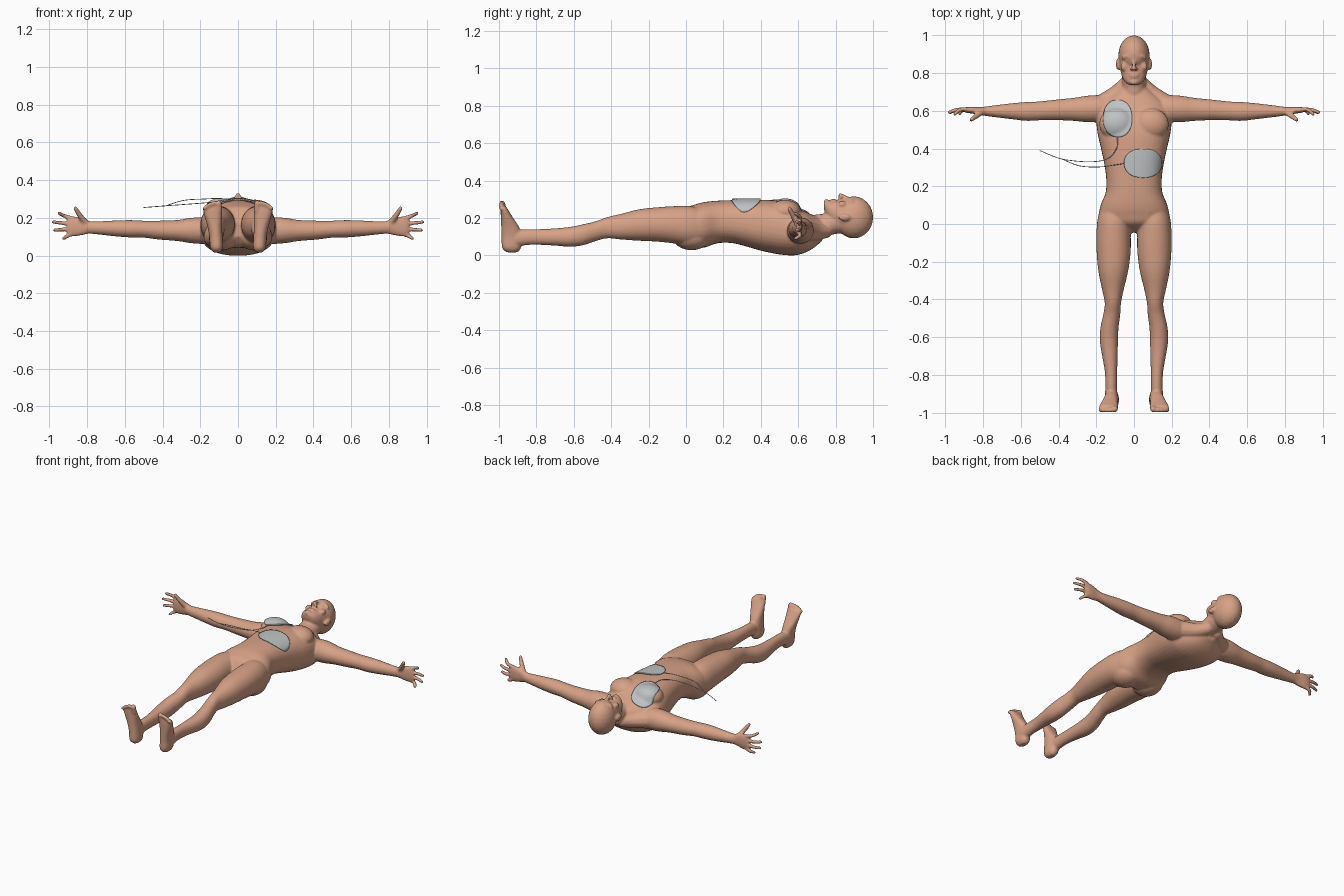
import bpy, bmesh, math
from mathutils import Vector, Matrix
from mathutils.bvhtree import BVHTree

if "Cube" in bpy.data.objects:
    bpy.data.objects.remove(bpy.data.objects["Cube"])


def material(name, rgb):
    m = bpy.data.materials.new(name)
    m.diffuse_color = (*rgb, 1)
    m.use_nodes = True
    m.node_tree.nodes["Principled BSDF"].inputs["Base Color"].default_value = m.diffuse_color
    return m


SKIN = material("skin", (0.68, 0.36, 0.24))
GREY = material("pad_grey", (0.52, 0.54, 0.55))


def spline(pts, steps=5):
    """Catmull-Rom interpolation of equal-length tuples."""
    out = []
    for i in range(len(pts) - 1):
        p0, p1, p2 = pts[max(i - 1, 0)], pts[i], pts[i + 1]
        p3 = pts[min(i + 2, len(pts) - 1)]
        for k in range(steps):
            t = k / steps
            out.append(tuple(0.5 * (2 * b + (c - a) * t + (2 * a - 5 * b + 4 * c - d) * t * t
                                    + (3 * b - a - 3 * c + d) * t ** 3)
                             for a, b, c, d in zip(p0, p1, p2, p3)))
    return out + [tuple(pts[-1])]


bm = bmesh.new()


def loft(axis, stations, side=1, power=2.0, seg=36):
    """Closed tube along an axis; station = position, centre u, centre v, radius u, radius v."""
    u, v = [i for i in range(3) if i != axis]
    rings = []
    for p, cu, cv, ru, rv in spline(stations):
        ring = []
        for k in range(seg):
            a = 2 * math.pi * k / seg
            c, s = math.cos(a), math.sin(a)
            co = [0, 0, 0]
            co[axis] = p
            co[u] = cu + ru * math.copysign(abs(c) ** (2 / power), c)
            co[v] = cv + rv * math.copysign(abs(s) ** (2 / power), s)
            co[0] *= side
            ring.append(bm.verts.new(co))
        rings.append(ring)
    for a, b in zip(rings, rings[1:]):
        for k in range(seg):
            bm.faces.new((a[k], a[(k + 1) % seg], b[(k + 1) % seg], b[k]))
    bm.faces.new(rings[0][::-1])
    bm.faces.new(rings[-1])


def blob(centre, radii, side=1, sub=3):
    c = Vector((centre[0] * side, centre[1], centre[2]))
    bmesh.ops.create_icosphere(bm, subdivisions=sub, radius=1,
                               matrix=Matrix.Translation(c) @ Matrix.Diagonal((*radii, 1)))


def chain(pts, side=1):
    """Row of overlapping balls through points (x, y, z, radius)."""
    for x, y, z, r in spline(pts, 7):
        blob((x, y, z), (r, r, r), side, 2)


def flat(rows):
    """Rows of y, half width, top z, bottom z to loft stations."""
    return [(y, 0, (t + b) / 2, w, (t - b) / 2) for y, w, t, b in rows]


# torso
loft(1, flat([(-.045, .05, .18, .10), (0, .15, .25, .05), (.05, .183, .272, .04), (.1, .177, .285, .042),
              (.17, .15, .292, .065), (.25, .148, .295, .065), (.33, .16, .297, .045),
              (.4, .175, .297, .025), (.48, .193, .293, .008), (.55, .2, .275, 0), (.6, .195, .25, .003),
              (.65, .165, .228, .02), (.69, .115, .212, .045), (.73, .065, .2, .08)]), power=2.4)
# neck, face and skull
loft(1, flat([(.62, .07, .19, .06), (.68, .068, .215, .065), (.73, .063, .222, .095),
              (.78, .064, .235, .11), (.84, .06, .24, .12)]))
loft(1, flat([(.737, .02, .285, .25), (.75, .045, .292, .21), (.78, .063, .294, .17),
              (.82, .072, .293, .14), (.86, .077, .294, .13), (.9, .079, .303, .12)]), power=2.2)
blob((0, .897, .203), (.083, .104, .113))
blob((0, .752, .283), (.024, .016, .018))
blob((0, .793, .294), (.026, .006, .009))
blob((0, .78, .293), (.022, .006, .009))
chain([(0, .875, .3, .009), (0, .85, .312, .010), (0, .825, .322, .012)])

for s in (1, -1):
    # face details
    chain([(.058, .882, .283, .010), (.038, .89, .297, .010), (.014, .884, .302, .010)], s)
    blob((.033, .866, .286), (.016, .009, .010), s)
    blob((.013, .822, .307), (.009, .010, .010), s)
    blob((.05, .835, .272), (.022, .025, .018), s)
    blob((.084, .848, .203), (.012, .033, .020), s)
    # trapezius, chest, shoulder and buttock masses
    chain([(.04, .745, .13, .04), (.09, .69, .125, .048), (.16, .635, .13, .058)], s)
    blob((.09, .53, .235), (.095, .085, .062), s)
    blob((.2, .612, .132), (.07, .072, .07), s)
    blob((.085, .03, .105), (.09, .105, .078), s)
    # arm
    loft(0, [(.1, .61, .13, .06, .06), (.18, .612, .132, .071, .07), (.25, .61, .133, .07, .067),
             (.32, .608, .133, .061, .056), (.42, .605, .135, .054, .05), (.5, .6, .14, .05, .045),
             (.57, .597, .142, .05, .046), (.65, .598, .144, .042, .042), (.75, .598, .147, .03, .034),
             (.81, .598, .15, .022, .032)], s)
    # palm
    loft(0, [(.78, .598, .15, .024, .03), (.82, .6, .153, .02, .043), (.86, .604, .155, .018, .052),
             (.89, .605, .155, .015, .05), (.905, .605, .155, .009, .042)], s, 2.3)
    # fingers: tip x, tip y, tip z, root z
    for x, y, z, root in ((.955, .583, .225, .195), (.985, .592, .178, .168),
                          (.978, .592, .135, .141), (.93, .585, .09, .116)):
        mid = (.885 + x) / 2
        chain([(.875, .605, root, .013), (mid, .607, (root + z) / 2, .0115), (x - .005, y, z, .010)], s)
    chain([(.81, .592, .175, .017), (.838, .572, .212, .015), (.862, .553, .25, .0115)], s)
    # leg
    loft(1, [(.1, .1, .155, .075, .09), (.02, .106, .158, .088, .105), (-.06, .108, .163, .091, .1),
             (-.15, .108, .165, .09, .092), (-.25, .11, .162, .079, .084), (-.35, .112, .153, .057, .068),
             (-.42, .112, .148, .043, .057), (-.48, .118, .13, .045, .053), (-.55, .13, .11, .048, .056),
             (-.62, .133, .099, .048, .053), (-.7, .128, .098, .041, .046), (-.78, .122, .098, .033, .042),
             (-.85, .121, .097, .031, .042), (-.91, .121, .09, .033, .045)], s, 2.1)
    # foot
    loft(2, [(.016, .113, -.93, .016, .028), (.04, .114, -.933, .033, .05), (.1, .117, -.932, .035, .054),
             (.15, .123, -.94, .038, .048), (.2, .13, -.957, .045, .033), (.24, .135, -.97, .05, .021),
             (.26, .136, -.975, .046, .014)], s, 2.3)
    # toes
    for x, tip, r in ((.102, .277, .017), (.127, .279, .012), (.146, .273, .0115),
                      (.163, .264, .011), (.177, .252, .0105)):
        chain([(x - .002, -.974, .24, r), (x, -.978, (tip + .24) / 2, r), (x, -1 + r, tip, r)], s)

bmesh.ops.recalc_face_normals(bm, faces=bm.faces)
raw = bpy.data.meshes.new("body_parts")
bm.to_mesh(raw)
bm.free()

# body: fuse all masses into one smooth skin
body = bpy.data.objects.new("body", raw)
bpy.context.collection.objects.link(body)
mod = body.modifiers.new("fuse", 'REMESH')
mod.mode = 'VOXEL'
mod.voxel_size = .0062
mod.use_smooth_shade = True
mod = body.modifiers.new("soften", 'SMOOTH')
mod.factor = .5
mod.iterations = 5
dg = bpy.context.evaluated_depsgraph_get()
skin_mesh = bpy.data.meshes.new_from_object(body.evaluated_get(dg))
body.modifiers.clear()
body.data = skin_mesh
skin_mesh.materials.clear()
skin_mesh.materials.append(SKIN)
skin_mesh.shade_smooth()
tree = BVHTree.FromPolygons([v.co for v in skin_mesh.vertices],
                            [tuple(p.vertices) for p in skin_mesh.polygons])


def on_skin(x, y, lift):
    hit, normal, _, _ = tree.ray_cast(Vector((x, y, 1)), Vector((0, 0, -1)))
    return (x, y, hit.z + lift)


# electrode pads, draped over the chest
def pad(name, cx, cy, rx, ry, seg=48, rings=12):
    b = bmesh.new()
    prev = [b.verts.new(on_skin(cx, cy, .008))]
    for r in range(1, rings + 1):
        f = r / rings
        ring = []
        for k in range(seg):
            a = 2 * math.pi * k / seg
            c, s = math.cos(a), math.sin(a)
            ring.append(b.verts.new(on_skin(cx + f * rx * math.copysign(abs(c) ** .9, c),
                                            cy + f * ry * math.copysign(abs(s) ** .9, s), .008)))
        for k in range(seg):
            n = (k + 1) % seg
            b.faces.new((prev[0], ring[k], ring[n]) if r == 1 else (prev[k], ring[k], ring[n], prev[n]))
        prev = ring
    me = bpy.data.meshes.new(name)
    b.to_mesh(me)
    b.free()
    me.materials.append(GREY)
    me.shade_smooth()
    ob = bpy.data.objects.new(name, me)
    bpy.context.collection.objects.link(ob)
    sol = ob.modifiers.new("thickness", 'SOLIDIFY')
    sol.thickness = .007
    sol.offset = -1


pad("upper_chest_pad", -.087, .56, .077, .099)
pad("lower_rib_pad", .048, .322, .101, .077)


# lead wires
def wire(name, pts):
    cu = bpy.data.curves.new(name, 'CURVE')
    cu.dimensions = '3D'
    cu.bevel_depth = .002
    cu.bevel_resolution = 2
    cu.use_fill_caps = True
    path = spline(pts, 8)
    sp = cu.splines.new('POLY')
    sp.points.add(len(path) - 1)
    for q, co in zip(sp.points, path):
        q.co = (*co, 1)
    cu.materials.append(GREY)
    ob = bpy.data.objects.new(name, cu)
    bpy.context.collection.objects.link(ob)


wire("upper_pad_wire", [on_skin(-.087, .465, .006), on_skin(-.093, .4, .008), (-.14, .347, .283),
                        (-.235, .33, .275), (-.383, .345, .264), (-.5, .39, .255)])
wire("lower_pad_wire", [on_skin(-.048, .322, .006), (-.11, .312, .303), (-.18, .303, .3),
                        (-.287, .308, .293), (-.383, .345, .264)])
